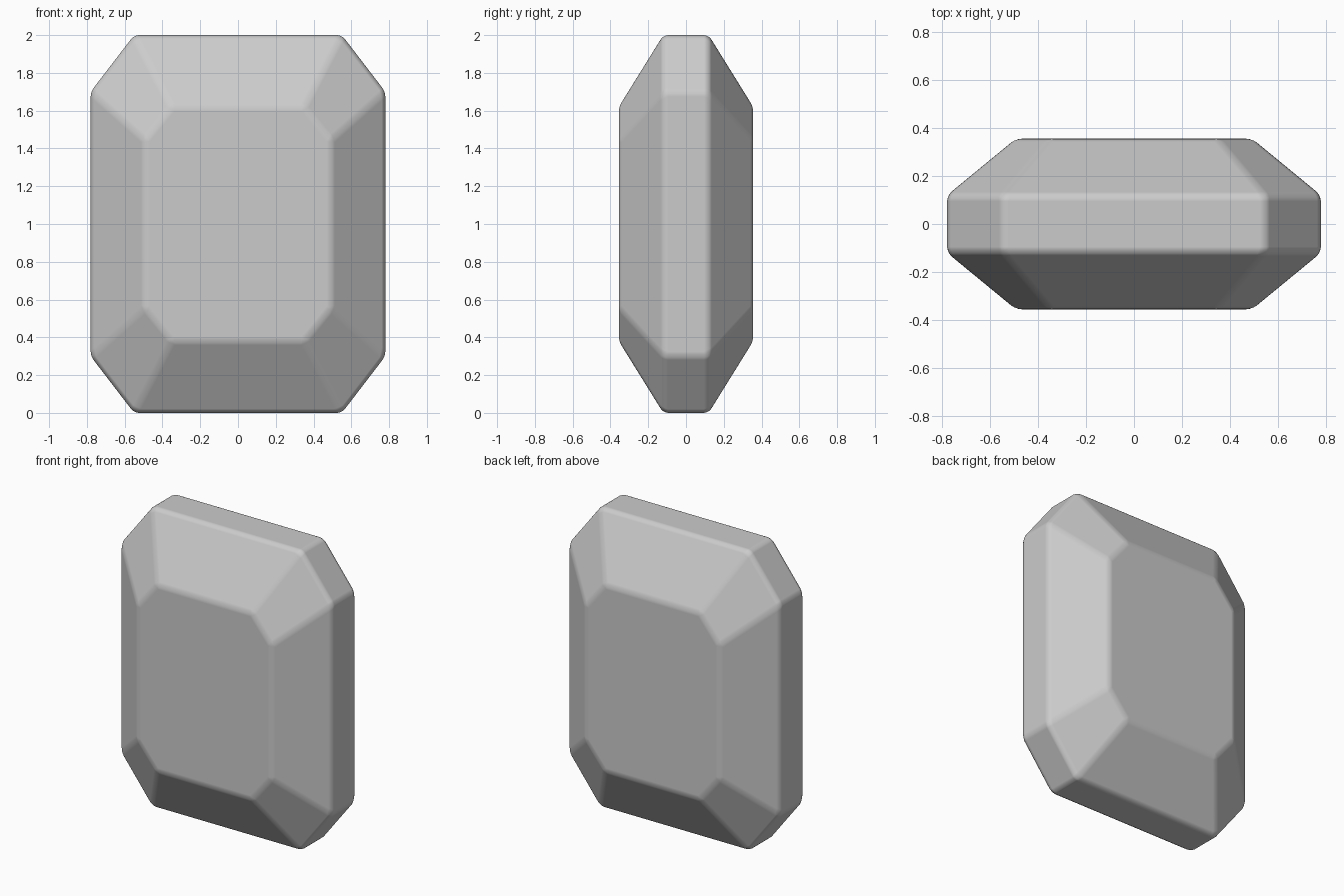
import bpy, bmesh

if "Cube" in bpy.data.objects:
    bpy.data.objects.remove(bpy.data.objects["Cube"])


def octagon(w, h, cx, cz):
    """Corner-cut rectangle outline centred on z = 1 (half sizes, cut corner points)."""
    q = [(w, cz), (cx, h)]
    pts = q + [(-x, z) for x, z in reversed(q)]
    pts += [(-x, -z) for x, z in pts]
    return [(x, z + 1.0) for x, z in pts]


# Cross-sections from front to back: table, girdle, girdle, table
table = octagon(0.493, 0.62, 0.35, 0.445)
girdle = octagon(0.78, 1.0, 0.55, 0.70)
sections = [(-0.356, table), (-0.12, girdle), (0.12, girdle), (0.356, table)]

# Loft the gem through the sections
bm = bmesh.new()
rings = [[bm.verts.new((x, y, z)) for x, z in outline] for y, outline in sections]
for a, b in zip(rings, rings[1:]):
    for i in range(8):
        j = (i + 1) % 8
        bm.faces.new((a[i], a[j], b[j], b[i]))
bm.faces.new(rings[0])
bm.faces.new(rings[-1])
bmesh.ops.recalc_face_normals(bm, faces=bm.faces)

mesh = bpy.data.meshes.new("gem")
bm.to_mesh(mesh)
bm.free()
gem = bpy.data.objects.new("gem", mesh)
bpy.context.collection.objects.link(gem)
for p in mesh.polygons:
    p.use_smooth = True

# Softened facet edges
bevel = gem.modifiers.new("soft_edges", 'BEVEL')
bevel.width = 0.025
bevel.segments = 3
bevel.limit_method = 'NONE'
bevel.harden_normals = True
